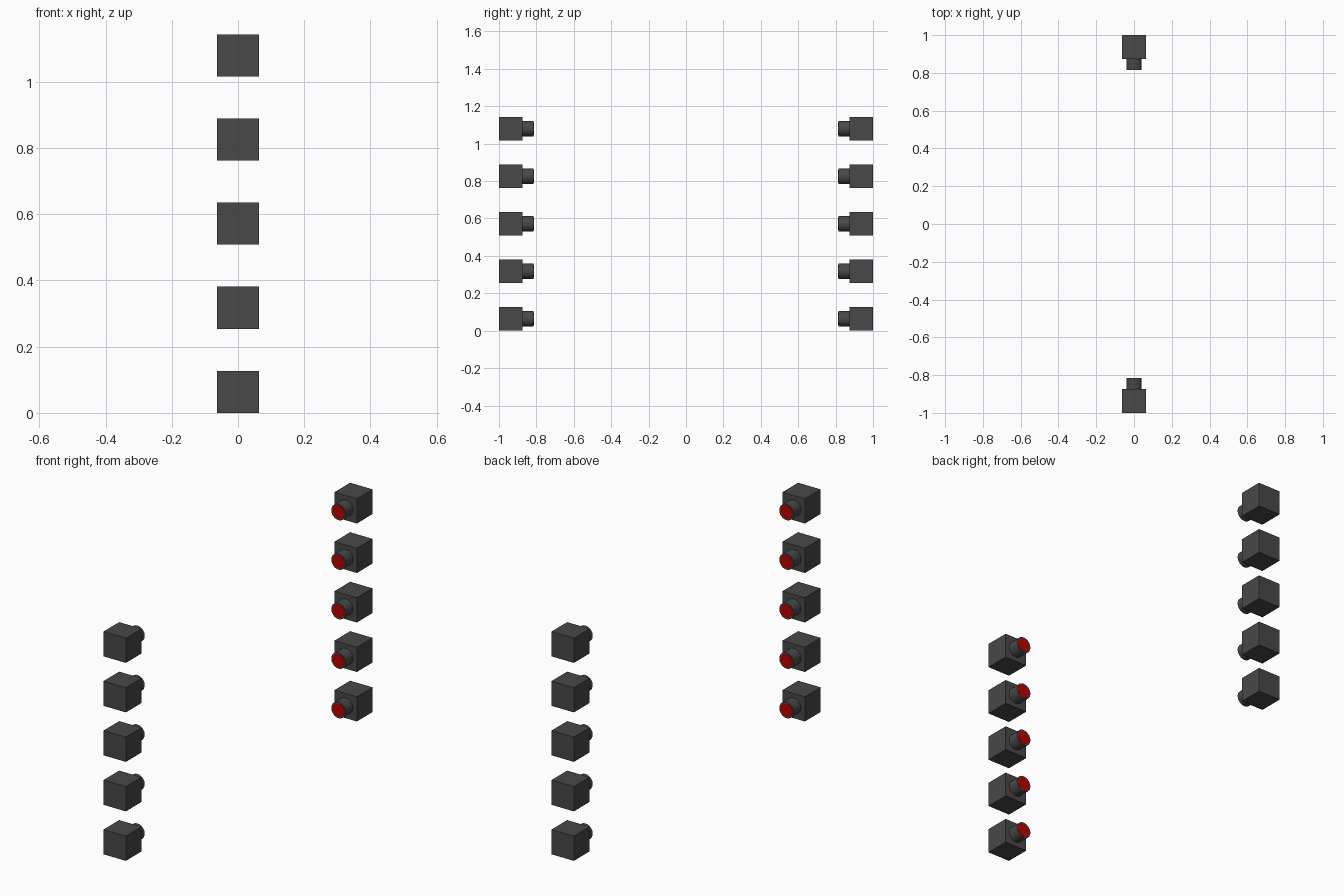
import bpy, math

if "Cube" in bpy.data.objects:
    bpy.data.objects.remove(bpy.data.objects["Cube"])

SIZE, PITCH, LENGTH = 0.127, 0.254, 0.058
R_TUBE, R_LENS = 0.041, 0.034


def material(name, color):
    m = bpy.data.materials.new(name)
    m.diffuse_color = color
    m.use_nodes = True
    m.node_tree.nodes["Principled BSDF"].inputs["Base Color"].default_value = m.diffuse_color
    return m


dark = material("dark_grey", (0.065, 0.065, 0.065, 1))
red = material("red", (0.5, 0.0, 0.0, 1))


def cylinder(name, radius, y0, y1, z, mat):
    bpy.ops.mesh.primitive_cylinder_add(
        vertices=32, radius=radius, depth=abs(y1 - y0),
        location=(0, (y0 + y1) / 2, z), rotation=(math.pi / 2, 0, 0))
    ob = bpy.context.object
    ob.name = name
    ob.data.materials.append(mat)
    bpy.ops.object.shade_smooth_by_angle(angle=math.radians(35))


# Two facing columns of five emitter blocks
for side, label in ((-1, "front"), (1, "back")):
    for i in range(5):
        z = SIZE / 2 + i * PITCH
        # Housing cube
        bpy.ops.mesh.primitive_cube_add(size=SIZE, location=(0, side * (1 - SIZE / 2), z))
        cube = bpy.context.object
        cube.name = f"{label}_housing_{i + 1}"
        cube.data.materials.append(dark)
        # Barrel and red lens, pointing inward
        face = side * (1 - SIZE)
        tip = face - side * LENGTH
        cylinder(f"{label}_barrel_{i + 1}", R_TUBE, face, tip, z, dark)
        cylinder(f"{label}_lens_{i + 1}", R_LENS, tip + side * 0.01, tip - side * 0.001, z, red)
